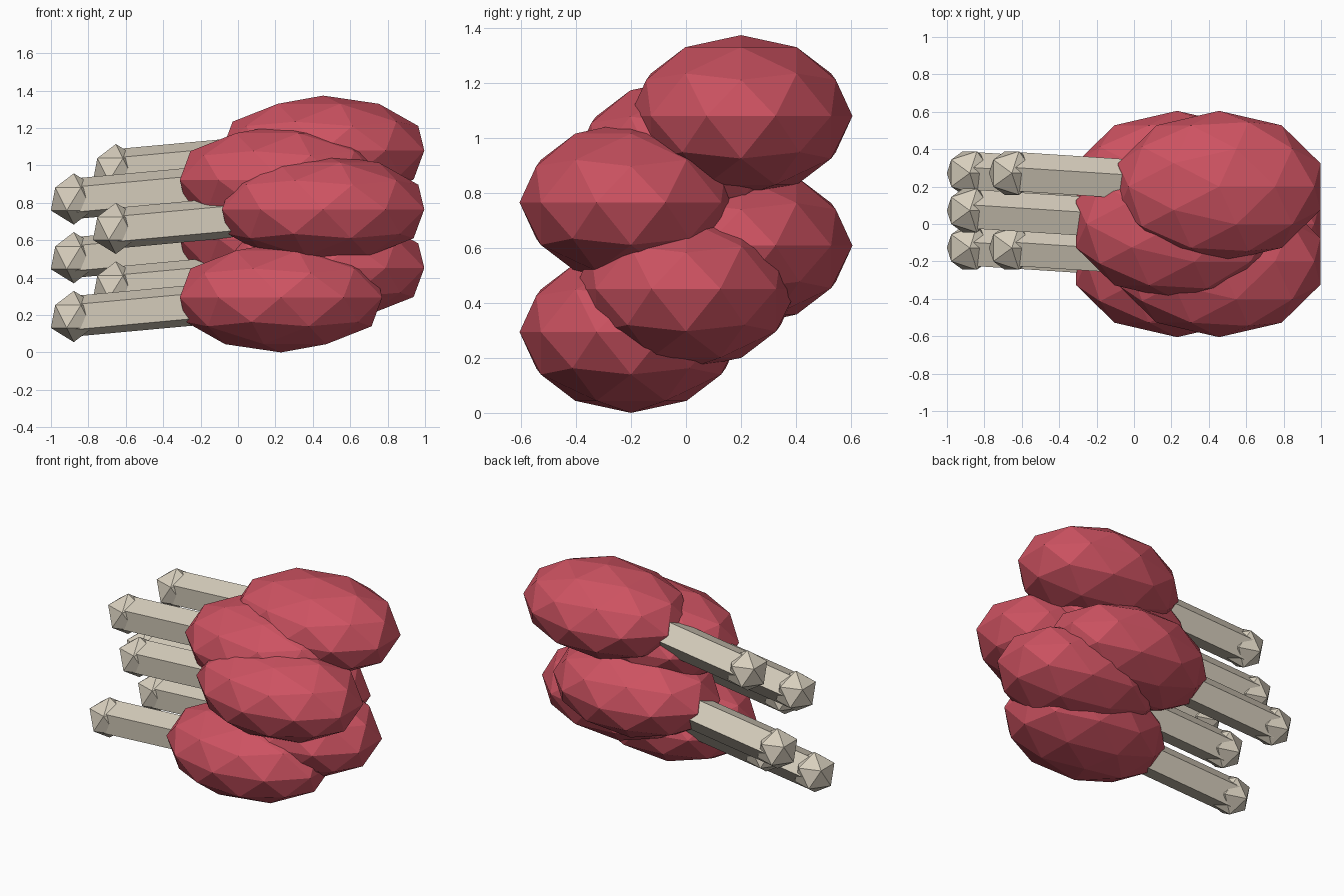
import bpy
from math import radians
from mathutils import Vector, Matrix

if "Cube" in bpy.data.objects:
    bpy.data.objects.remove(bpy.data.objects["Cube"])


def make_material(name, colour):
    mat = bpy.data.materials.new(name)
    mat.use_nodes = True
    mat.diffuse_color = colour
    mat.node_tree.nodes["Principled BSDF"].inputs["Base Color"].default_value = colour
    return mat


meat_red = make_material("meat_red", (0.61, 0.085, 0.12, 1))
bone_cream = make_material("bone_cream", (0.68, 0.62, 0.51, 1))


def finish(name, mat):
    obj = bpy.context.object
    obj.name = name
    obj.data.materials.append(mat)
    return obj


def drumstick(index, centre):
    # Faceted lump of meat
    bpy.ops.mesh.primitive_ico_sphere_add(subdivisions=2, radius=1, location=centre)
    meat = finish(f"meat_{index}", meat_red)
    meat.scale = (0.569, 0.405, 0.294)

    # Knob at the end of the bone
    knob_centre = centre + Vector((-1.108, 0.072, -0.102))
    bpy.ops.mesh.primitive_ico_sphere_add(subdivisions=1, radius=0.137, location=knob_centre)
    finish(f"knob_{index}", bone_cream)

    # Five-sided bone shaft from the knob into the meat
    axis = centre - knob_centre
    bpy.ops.mesh.primitive_cylinder_add(vertices=5, radius=0.114, depth=axis.length)
    bone = finish(f"bone_{index}", bone_cream)
    along = axis.normalized()
    back = (Vector((0, 1, 0)) - along * along.y).normalized()
    side = back.cross(along)
    turn = Matrix((side, back, along)).transposed().to_4x4()
    roll = Matrix.Rotation(radians(2), 4, "Z")
    bone.matrix_world = Matrix.Translation((centre + knob_centre) / 2) @ turn @ roll


# Pile of six, staggered in x and stepped in y as it rises
for i in range(6):
    drumstick(i + 1, Vector((0.23 + 0.225 * (i % 2), 0.2 * (i % 3 - 1), 0.294 + 0.157 * i)))
